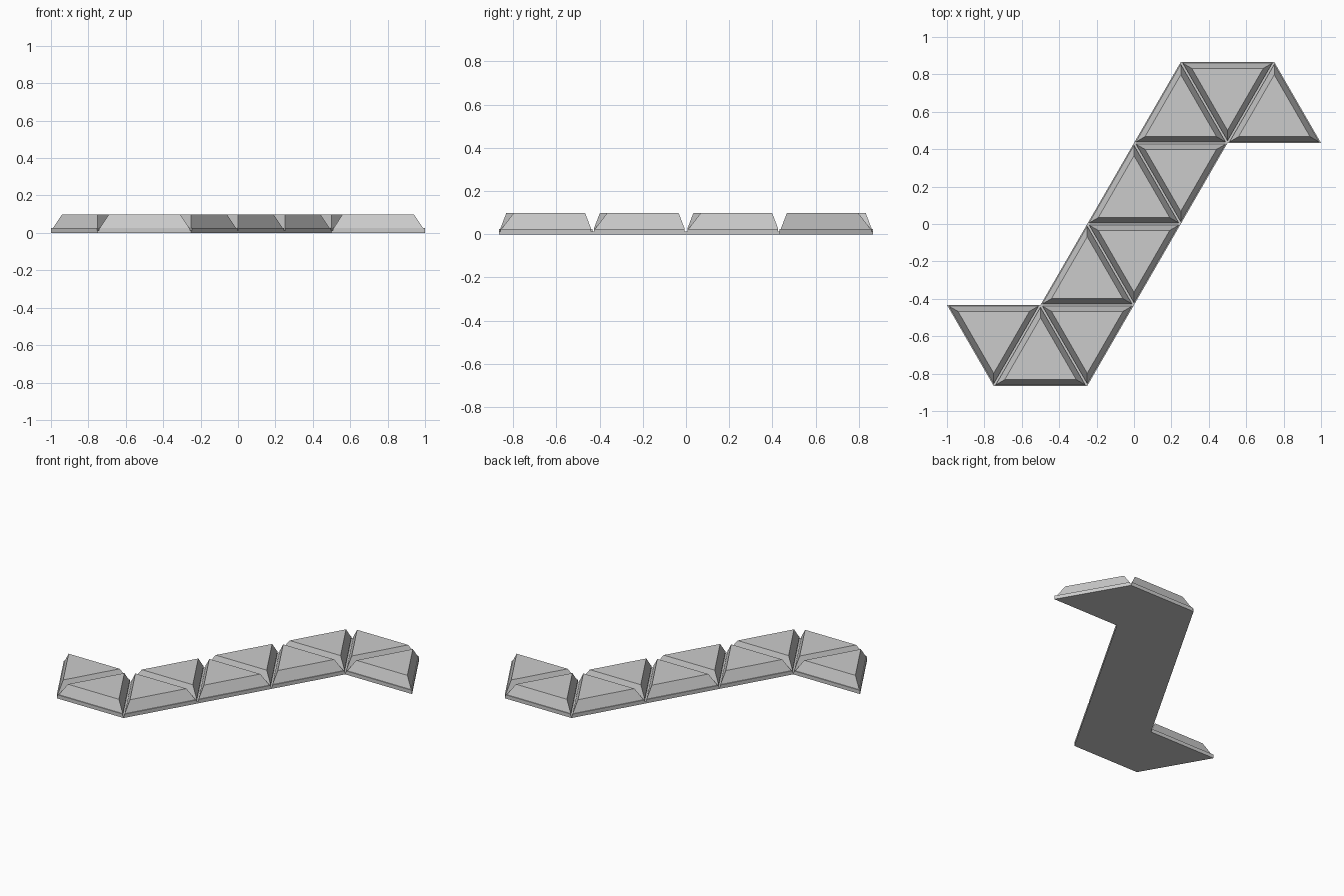
import bpy
import bmesh
from math import sqrt
from collections import Counter
from mathutils import Vector

SIDE = 0.5
ROW = SIDE * sqrt(3) / 2
HINGE_Z, RIM_Z, TOP_Z = 0.013, 0.025, 0.098
GAP, LEDGE, TOP_INSET = 0.006, 0.006, 0.034

cube = bpy.data.objects.get("Cube")
if cube:
    bpy.data.objects.remove(cube, do_unlink=True)

grey = bpy.data.materials.new("plain_grey")
grey.use_nodes = True
colour = (0.6, 0.6, 0.6, 1)
grey.diffuse_color = colour
grey.node_tree.nodes["Principled BSDF"].inputs["Base Color"].default_value = colour


def add_loops(name, loops):
    """Solid through a stack of matching point loops, capped at both ends."""
    bm = bmesh.new()
    rings = [[bm.verts.new(p) for p in loop] for loop in loops]
    bm.faces.new(rings[0][::-1])
    bm.faces.new(rings[-1])
    n = len(rings[0])
    for low, high in zip(rings, rings[1:]):
        for i in range(n):
            j = (i + 1) % n
            bm.faces.new((low[i], low[j], high[j], high[i]))
    bmesh.ops.remove_doubles(bm, verts=bm.verts, dist=1e-5)
    bmesh.ops.recalc_face_normals(bm, faces=bm.faces)
    mesh = bpy.data.meshes.new(name)
    bm.to_mesh(mesh)
    bm.free()
    mesh.materials.append(grey)
    obj = bpy.data.objects.new(name, mesh)
    bpy.context.collection.objects.link(obj)


def triangle(x, row, up):
    """Corners of a triangle whose flat edge starts at x."""
    low, high = row * ROW, (row + 1) * ROW
    if up:
        return [Vector((x, low, 0)), Vector((x + SIDE, low, 0)), Vector((x + SIDE / 2, high, 0))]
    return [Vector((x, high, 0)), Vector((x + SIDE / 2, low, 0)), Vector((x + SIDE, high, 0))]


def inset(tri, amounts, z):
    """Move each edge inward; amounts[k] belongs to the edge opposite corner k."""
    ring = []
    for i in range(3):
        weights = [a / ROW for a in amounts]
        weights[i] = 1 - sum(w for j, w in enumerate(weights) if j != i)
        p = sum((c * w for c, w in zip(tri, weights)), Vector())
        ring.append(Vector((p.x, p.y, z)))
    return ring


def edge_key(tri, k):
    mid = (tri[(k + 1) % 3] + tri[(k + 2) % 3]) / 2
    return round(mid.x * 100), round(mid.y * 100)


# Thin hinge sheet joining all tiles: a zigzag with half-turn symmetry
half = [(-1, -ROW), (-0.75, -2 * ROW), (-0.25, -2 * ROW), (0.5, ROW)]
outline = half + [(-x, -y) for x, y in half]
add_loops("hinge_sheet", [[(x, y, z) for x, y in outline] for z in (0, HINGE_Z)])

# Slanted column of tiles plus one extra tile at each end
tiles = [triangle(-1, -2, False), triangle(0.5, 1, True)]
for row in range(-2, 2):
    x = row * SIDE / 2 - 0.25
    tiles.append(triangle(x, row, True))
    tiles.append(triangle(x + SIDE / 2, row, False))

# Rims stay flush outside and leave a groove along shared edges
edges = Counter(edge_key(t, k) for t in tiles for k in range(3))
for number, tri in enumerate(tiles, 1):
    rim = [GAP if edges[edge_key(tri, k)] > 1 else 0 for k in range(3)]
    add_loops(f"tile_{number}", [
        inset(tri, rim, HINGE_Z),
        inset(tri, rim, RIM_Z),
        inset(tri, [LEDGE] * 3, RIM_Z),
        inset(tri, [TOP_INSET] * 3, TOP_Z),
    ])
